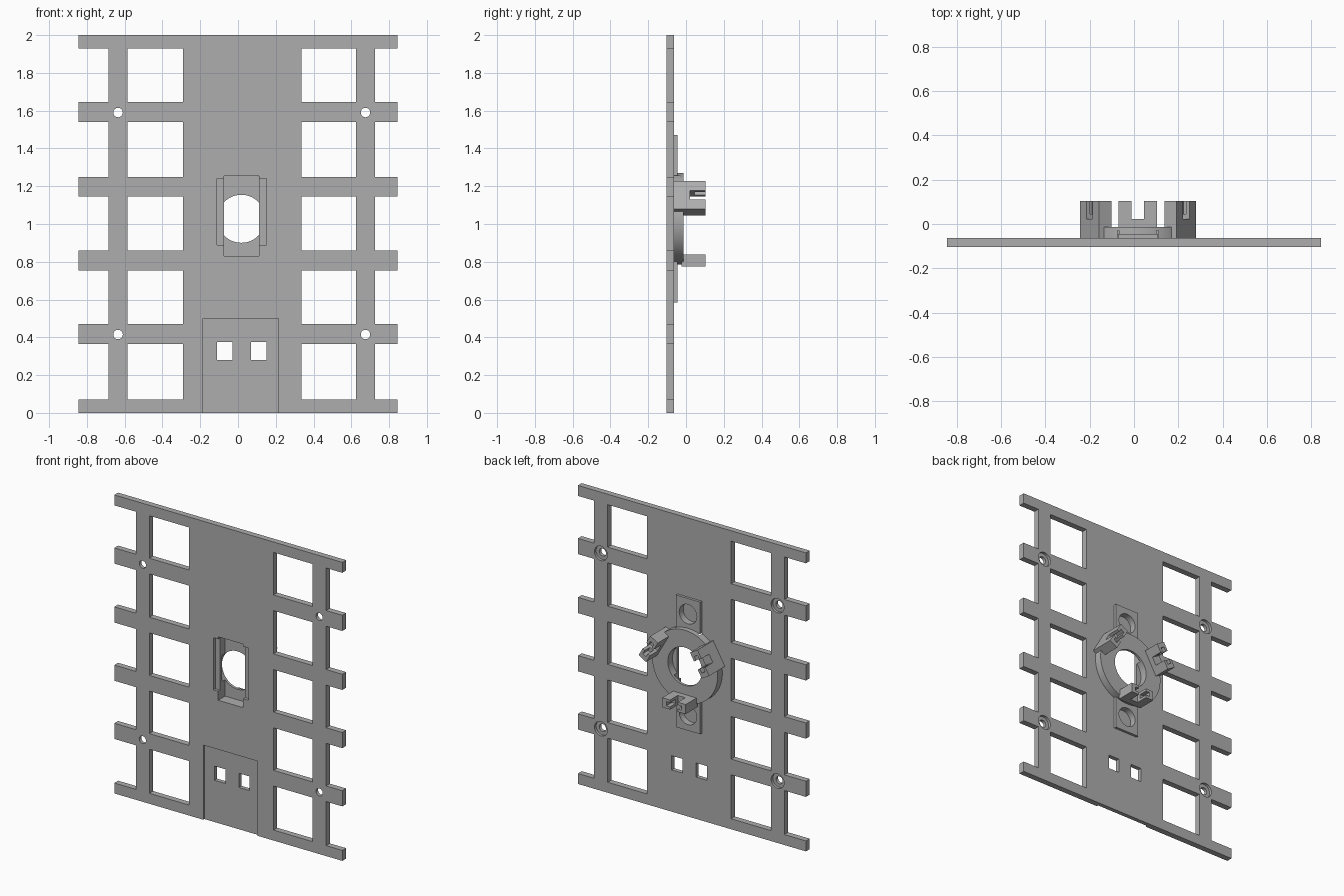
import bpy, bmesh, math
from mathutils import Matrix, Vector

cube = bpy.data.objects.get("Cube")
if cube:
    bpy.data.objects.remove(cube, do_unlink=True)

grey = bpy.data.materials.new("plain grey")
grey.use_nodes = True
grey.diffuse_color = (0.42, 0.42, 0.42, 1)
grey.node_tree.nodes["Principled BSDF"].inputs["Base Color"].default_value = grey.diffuse_color

CX, CZ = 0.0175, 1.0275          # centre of the ring
FRONT, BACK = -0.103, -0.063     # faces of the plate
RING_BACK = -0.013
TIP = 0.103


def make(name, bm):
    mesh = bpy.data.meshes.new(name)
    bm.to_mesh(mesh)
    bm.free()
    mesh.materials.append(grey)
    obj = bpy.data.objects.new(name, mesh)
    bpy.context.collection.objects.link(obj)
    return obj


def box(name, x0, x1, y0, y1, z0, z1):
    bm = bmesh.new()
    size = Vector((x1 - x0, y1 - y0, z1 - z0))
    mid = Vector((x0 + x1, y0 + y1, z0 + z1)) / 2
    bmesh.ops.create_cube(bm, size=1, matrix=Matrix.Translation(mid) @ Matrix.Diagonal(size).to_4x4())
    return make(name, bm)


def disc(name, x, z, r, y0, y1, sides=64):
    bm = bmesh.new()
    place = Matrix.Translation((x, (y0 + y1) / 2, z)) @ Matrix.Rotation(math.pi / 2, 4, "X")
    bmesh.ops.create_cone(bm, cap_ends=True, segments=sides, radius1=r, radius2=r,
                          depth=y1 - y0, matrix=place)
    return make(name, bm)


def cut(obj, cutters):
    """Subtract the cutters one by one, bake the result and remove them."""
    for c in cutters:
        mod = obj.modifiers.new("cut", "BOOLEAN")
        mod.operation, mod.solver, mod.object = "DIFFERENCE", "EXACT", c
    bpy.context.view_layer.update()
    baked = bpy.data.meshes.new_from_object(obj.evaluated_get(bpy.context.evaluated_depsgraph_get()))
    obj.modifiers.clear()
    obj.data = baked
    for c in cutters:
        bpy.data.objects.remove(c, do_unlink=True)


def pocket():
    return box("pocket_cutter", -0.075, 0.11, -0.2, -0.03, 0.83, 1.255)


# Plate with ladder-like sides
plate = box("plate", -0.845, 0.845, FRONT, BACK, 0, 2)
gaps = [(0.07, 0.365), (0.47, 0.755), (0.86, 1.145), (1.25, 1.54), (1.645, 1.93)]
columns = [(-0.9, -0.685), (-0.585, -0.29), (0.335, 0.625), (0.725, 0.9)]
holes = [box("gap", x0, x1, -0.2, 0, z0, z1) for z0, z1 in gaps for x0, x1 in columns]

# Screw holes, counterbored from the back
for x in (-0.635, 0.675):
    for z in (0.415, 1.59):
        holes += [disc("screw_hole", x, z, 0.025, -0.2, 0, 32),
                  disc("counterbore", x, z, 0.048, BACK - 0.018, 0, 32)]

# Shallow front recess with two square windows
holes.append(box("recess", -0.185, 0.215, -0.2, FRONT + 0.012, -0.1, 0.5))
for x in (-0.11, 0.07):
    holes.append(box("window", x, x + 0.08, -0.2, 0, 0.28, 0.375))

# Front pocket with side grooves, and blind round sockets at the back
holes += [box("grooves", -0.11, 0.15, -0.2, FRONT + 0.02, 0.89, 1.24), pocket()]
sockets = (0.69, 1.365)
holes += [disc("socket", CX, z, 0.065, FRONT + 0.014, 0) for z in sockets]
cut(plate, holes)

# Raised tabs around the sockets
for name, z0, z1, hole in (("lower_tab", 0.585, 0.82, sockets[0]), ("upper_tab", 1.257, 1.47, sockets[1])):
    tab = box(name, -0.073, 0.108, BACK, -0.046, z0, z1)
    cut(tab, [disc("socket", CX, hole, 0.065, -0.2, 0.1)])

# Ring on the back
ring = disc("ring", CX, CZ, 0.243, BACK, RING_BACK, 96)
cut(ring, [pocket(), disc("bore", CX, CZ, 0.127, -0.2, 0.1)])

# Three slotted roller holders around the ring
for name, angle, base in (("lower_holder", 0, RING_BACK - 0.01), ("left_holder", -120, BACK),
                          ("right_holder", 120, BACK)):
    holder = box(name, -0.087, 0.087, base, TIP, -0.252, -0.188)
    cut(holder, [box("roller_slot", -0.028, 0.028, 0.022, 0.2, -0.3, -0.1),
                 box("axle_slot", -0.056, 0.056, 0.045, 0.2, -0.234, -0.206)])
    holder.data.transform(Matrix.Translation((CX, 0, CZ)) @ Matrix.Rotation(math.radians(angle), 4, "Y"))

# Smooth the round walls, keep edges sharp
bpy.ops.object.select_all(action="DESELECT")
for obj in (plate, ring):
    obj.select_set(True)
bpy.context.view_layer.objects.active = plate
bpy.ops.object.shade_smooth_by_angle(angle=math.radians(30))
